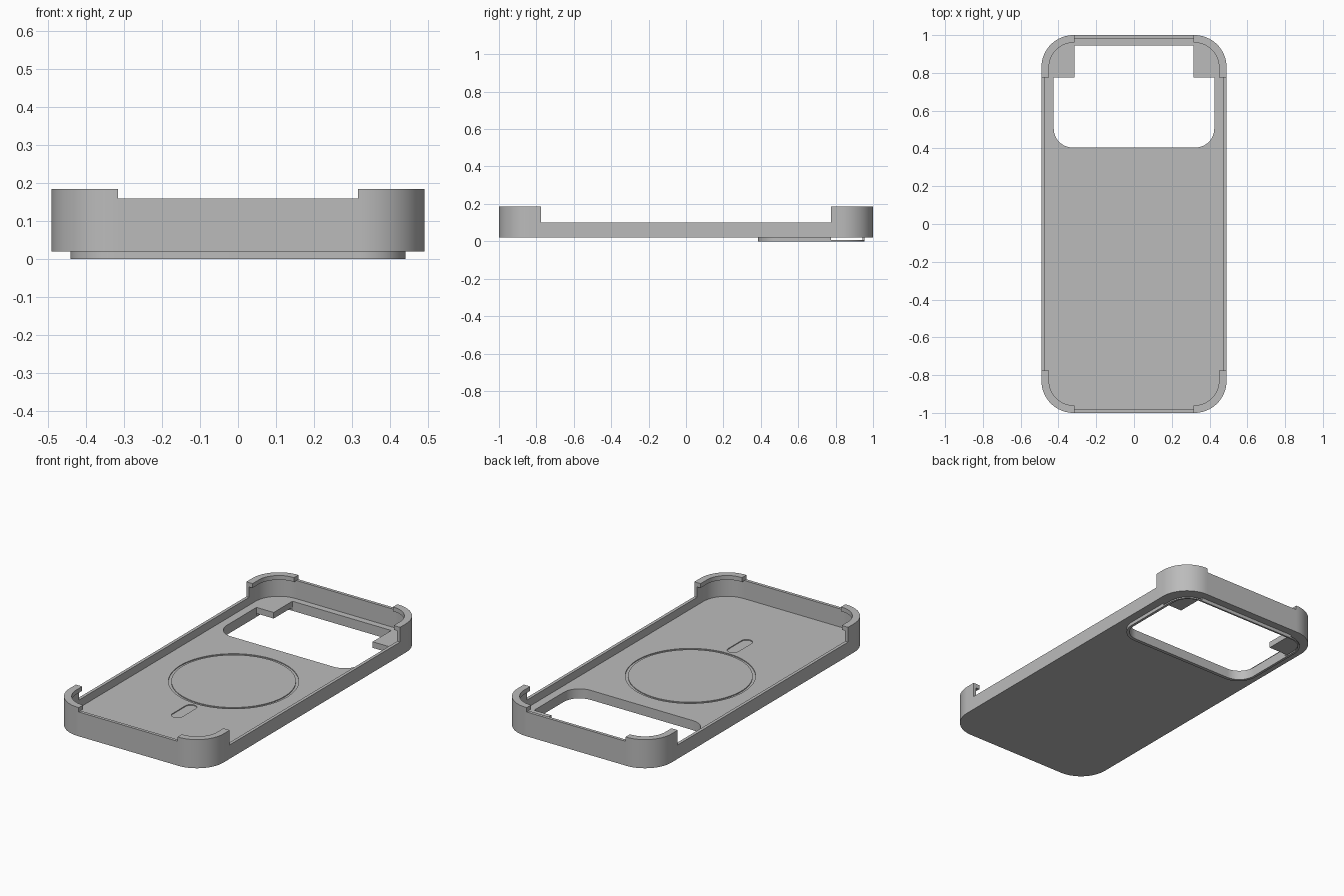
import bpy, bmesh, math
from mathutils import Matrix

if "Cube" in bpy.data.objects:
    bpy.data.objects.remove(bpy.data.objects["Cube"])

W, L = 0.49, 1.0             # half width, half length
CX, CY = 0.315, 0.775        # where the corner bumpers begin
R, T = 0.17, 0.018           # outer corner radius, wall thickness
Z0, ZF = 0.02, 0.055         # floor underside and top
SIDE, END, TOP = 0.10, 0.16, 0.185

gray = bpy.data.materials.new("case_gray")
gray.diffuse_color = (0.5, 0.5, 0.5, 1)
gray.use_nodes = True
gray.node_tree.nodes["Principled BSDF"].inputs["Base Color"].default_value = gray.diffuse_color


def add(name, mesh):
    ob = bpy.data.objects.new(name, mesh)
    bpy.context.collection.objects.link(ob)
    mesh.materials.clear()
    mesh.materials.append(gray)
    return ob


def smooth(ob):
    bpy.ops.object.select_all(action='DESELECT')
    ob.select_set(True)
    bpy.context.view_layer.objects.active = ob
    bpy.ops.object.shade_smooth_by_angle(angle=math.radians(30))


def arc(cx, cy, r, a0, a1, n=14):
    return [(cx + r * math.cos(math.radians(a0 + (a1 - a0) * i / n)),
             cy + r * math.sin(math.radians(a0 + (a1 - a0) * i / n)))
            for i in range(n + 1)]


def round_rect(x0, x1, y0, y1, r):
    return (arc(x1 - r, y1 - r, r, 0, 90) + arc(x0 + r, y1 - r, r, 90, 180) +
            arc(x0 + r, y0 + r, r, 180, 270) + arc(x1 - r, y0 + r, r, 270, 360))


def mirrored(pts):
    """Close a right-hand outline with its left-hand mirror image."""
    return pts + [(-x, y) for x, y in reversed(pts)]


def prism(name, loops, z0, z1):
    """Filled outline (nested loops become holes), extruded from z0 to z1."""
    cu = bpy.data.curves.new(name, 'CURVE')
    cu.dimensions, cu.fill_mode, cu.extrude = '2D', 'BOTH', (z1 - z0) / 2
    for pts in loops:
        sp = cu.splines.new('POLY')
        sp.points.add(len(pts) - 1)
        for p, (x, y) in zip(sp.points, pts):
            p.co = (x, y, 0, 1)
        sp.use_cyclic_u = True
    tmp = bpy.data.objects.new(name + "_curve", cu)
    me = bpy.data.meshes.new_from_object(tmp)
    bpy.data.objects.remove(tmp)
    bm = bmesh.new()
    bm.from_mesh(me)
    bmesh.ops.remove_doubles(bm, verts=bm.verts, dist=1e-5)
    bmesh.ops.translate(bm, verts=bm.verts, vec=(0, 0, (z0 + z1) / 2))
    bmesh.ops.recalc_face_normals(bm, faces=bm.faces)
    bm.to_mesh(me)
    bm.free()
    me.name = name
    ob = add(name, me)
    smooth(ob)
    return ob


def box(name, x0, x1, y0, y1, z0, z1):
    return prism(name, [[(x0, y0), (x1, y0), (x1, y1), (x0, y1)]], z0, z1)


# Floor plate with the camera opening cut into its back edge
floor = prism("floor", [mirrored(
    [(CX, -L + T), (CX, -CY), (W - T, -CY), (W - T, CY), (0.425, CY)] +
    arc(0.325, 0.505, 0.1, 0, -90))], Z0, ZF)

# Shallow ring and pill grooves in the floor
ring = prism("ring_cutter", [[(x, y) for x, y in arc(0, -0.04, r, 0, 360, 96)[:-1]]
                             for r in (0.34, 0.325)], ZF - 0.005, ZF + 0.02)
pill = prism("pill_cutter", [arc(0, -0.43, 0.032, 0, 180) + arc(0, -0.55, 0.032, 180, 360)],
             ZF - 0.005, ZF + 0.02)
for cutter in (ring, pill):
    m = floor.modifiers.new("groove", 'BOOLEAN')
    m.operation, m.solver, m.object = 'DIFFERENCE', 'EXACT', cutter
bpy.context.view_layer.update()
cut = bpy.data.meshes.new_from_object(
    floor.evaluated_get(bpy.context.evaluated_depsgraph_get()))
floor.modifiers.clear()
floor.data = cut
for cutter in (ring, pill):
    bpy.data.objects.remove(cutter)
smooth(floor)

# Low side walls, taller end walls, and the ledge behind the camera opening
for s, side in ((-1, "left"), (1, "right")):
    box(side + "_wall", *sorted((s * W, s * (W - T))), -CY, CY, Z0, SIDE)
for s, side in ((-1, "front"), (1, "back")):
    box(side + "_wall", -CX, CX, *sorted((s * L, s * (L - T))), Z0, END)
box("back_ledge", -CX, CX, 0.945, L - T, Z0, ZF)

# Camera rim: full thin ring below, open at the back corners above
prism("camera_rim", [round_rect(-0.44, 0.44, 0.385, 0.955, 0.12),
                     round_rect(-0.425, 0.425, 0.405, 0.945, 0.1)], 0, 0.008)
outer = arc(0.32, 0.505, 0.12, -90, 0) + [(0.44, CY)]
inner = [(0.425, CY)] + arc(0.325, 0.505, 0.1, 0, -90)
prism("camera_rim_front", [mirrored(outer + inner)], 0.008, Z0)
box("camera_rim_back", -CX, CX, 0.945, 0.955, 0.008, Z0)


# Corner bumper: hooked wall section swept round the corner, plus its floor
def bumper(name, sx, sy):
    bm = bmesh.new()
    section = [(0, Z0), (0, TOP), (0.04, TOP), (0.04, END), (T, END), (T, ZF)]
    rows = []
    for d, z in section:
        path = [(W - d, CY)] + arc(W - R, L - R, R - d, 0, 90, 20) + [(CX, L - d)]
        rows.append([bm.verts.new((x, y, z)) for x, y in path])
    low, high = bm.verts.new((CX, CY, Z0)), bm.verts.new((CX, CY, ZF))
    for a, b in zip(rows, rows[1:]):
        for i in range(len(a) - 1):
            bm.faces.new((a[i], a[i + 1], b[i + 1], b[i]))
    bm.faces.new(rows[0] + [low])
    bm.faces.new(rows[-1] + [high])
    for end in (0, -1):
        bm.faces.new([r[end] for r in rows] + [high, low])
    bmesh.ops.transform(bm, matrix=Matrix.Diagonal((sx, sy, 1, 1)), verts=bm.verts)
    bmesh.ops.recalc_face_normals(bm, faces=bm.faces)
    me = bpy.data.meshes.new(name)
    bm.to_mesh(me)
    bm.free()
    smooth(add(name, me))


for sx, xn in ((-1, "left"), (1, "right")):
    for sy, yn in ((-1, "front"), (1, "back")):
        bumper(f"{yn}_{xn}_bumper", sx, sy)
